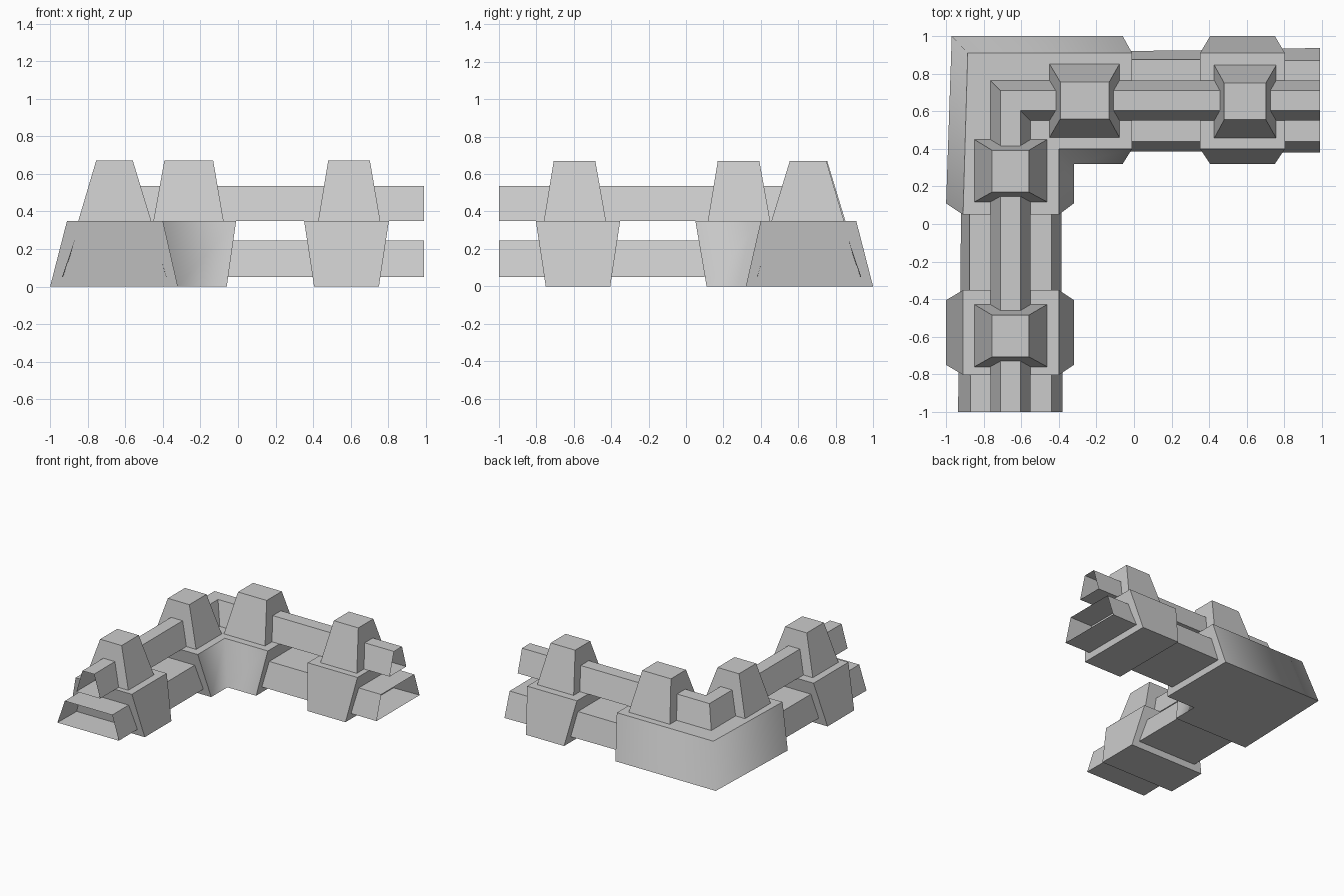
import bpy
import bmesh

cube = bpy.data.objects.get("Cube")
if cube:
    bpy.data.objects.remove(cube, do_unlink=True)

stone = bpy.data.materials.new("grey stone")
stone.use_nodes = True
COLOUR = (0.6, 0.6, 0.6, 1)
stone.diffuse_color = COLOUR
stone.node_tree.nodes["Principled BSDF"].inputs["Base Color"].default_value = COLOUR


def loft(name, rings, capped=True, smooth_corners=()):
    """Skin closed rings of points; smooth_corners lists ring points with a soft edge."""
    bm = bmesh.new()
    loops = [[bm.verts.new(p) for p in ring] for ring in rings]
    n = len(loops[0])
    for a, b in zip(loops, loops[1:]):
        for i in range(n):
            j = (i + 1) % n
            face = bm.faces.new((a[i], a[j], b[j], b[i]))
            face.smooth = bool(smooth_corners)
    if capped:
        bm.faces.new(loops[0][::-1])
        bm.faces.new(loops[-1])
    bmesh.ops.recalc_face_normals(bm, faces=bm.faces)
    if smooth_corners:
        soft = [{loops[0][i], loops[1][i]} for i in smooth_corners]
        for edge in bm.edges:
            edge.smooth = set(edge.verts) in soft
    mesh = bpy.data.meshes.new(name)
    bm.to_mesh(mesh)
    bm.free()
    mesh.materials.append(stone)
    obj = bpy.data.objects.new(name, mesh)
    bpy.context.collection.objects.link(obj)
    return obj


def rect(x0, x1, y0, y1, z):
    return [(x0, y0, z), (x1, y0, z), (x1, y1, z), (x0, y1, z)]


def turn(ring):
    """Mirror a ring from the right arm onto the front arm."""
    return [(-y, -x, z) for x, y, z in ring]


def section(x, bottom, top, z0, z1):
    """Trapezoid cross-section of a rail at x; bottom and top are y ranges."""
    return [(x, bottom[0], z0), (x, bottom[1], z0), (x, top[1], z1), (x, top[0], z1)]


# Corner foundation
outline_low = [(-1, .11), (-.32, .11), (-.32, .32), (-.06, .32), (-.06, 1), (-.97, 1)]
outline_high = [(-.91, .05), (-.4, .05), (-.4, .4), (-.01, .4), (-.01, .91), (-.885, .91)]
loft("corner_foundation",
     [[(x, y, 0) for x, y in outline_low], [(x, y, .35) for x, y in outline_high]],
     smooth_corners=(2, 5))

# Foundation blocks and lower rails, one set per arm
block = [rect(.405, .75, .32, 1, 0), rect(.352, .803, .4, .91, .35)]
lower_rail = [section(-.1, (.385, .92), (.44, .875), .05, .245),
              section(.38, (.385, .925), (.44, .875), .05, .245),
              section(.99, (.38, .937), (.44, .87), .05, .245)]
for arm, place in (("right", lambda r: r), ("front", turn)):
    loft(arm + "_foundation_block", [place(r) for r in block])
    rail = [place(r) for r in lower_rail]
    if arm == "front":
        rail[-1] = [(x, -1, z) for x, y, z in rail[-1]]
    loft(arm + "_lower_rail", rail, capped=False)

# Upper rail, mitred around the corner
low, high = (.55, .765), (.605, .71)
mitre = [(-y, y, z) for x, y, z in section(0, low, high, .35, .535)]
front_end = [(x, -1, z) for x, y, z in turn(section(1, low, high, .35, .535))]
loft("upper_rail", [section(.99, low, high, .35, .535), mitre, front_end], capped=False)

# Merlons
merlons = {
    "right_inner_merlon": [rect(-.45, -.077, .46, .852, .35), rect(-.392, -.132, .56, .755, .67)],
    "right_outer_merlon": [rect(.427, .757, .457, .845, .35), rect(.48, .702, .555, .75, .67)],
    "front_inner_merlon": [rect(-.85, -.462, .117, .45, .35), rect(-.755, -.56, .17, .392, .67)],
    "front_outer_merlon": [rect(-.85, -.462, -.76, -.428, .35), rect(-.755, -.56, -.707, -.485, .67)],
}
for name, rings in merlons.items():
    loft(name, rings)
